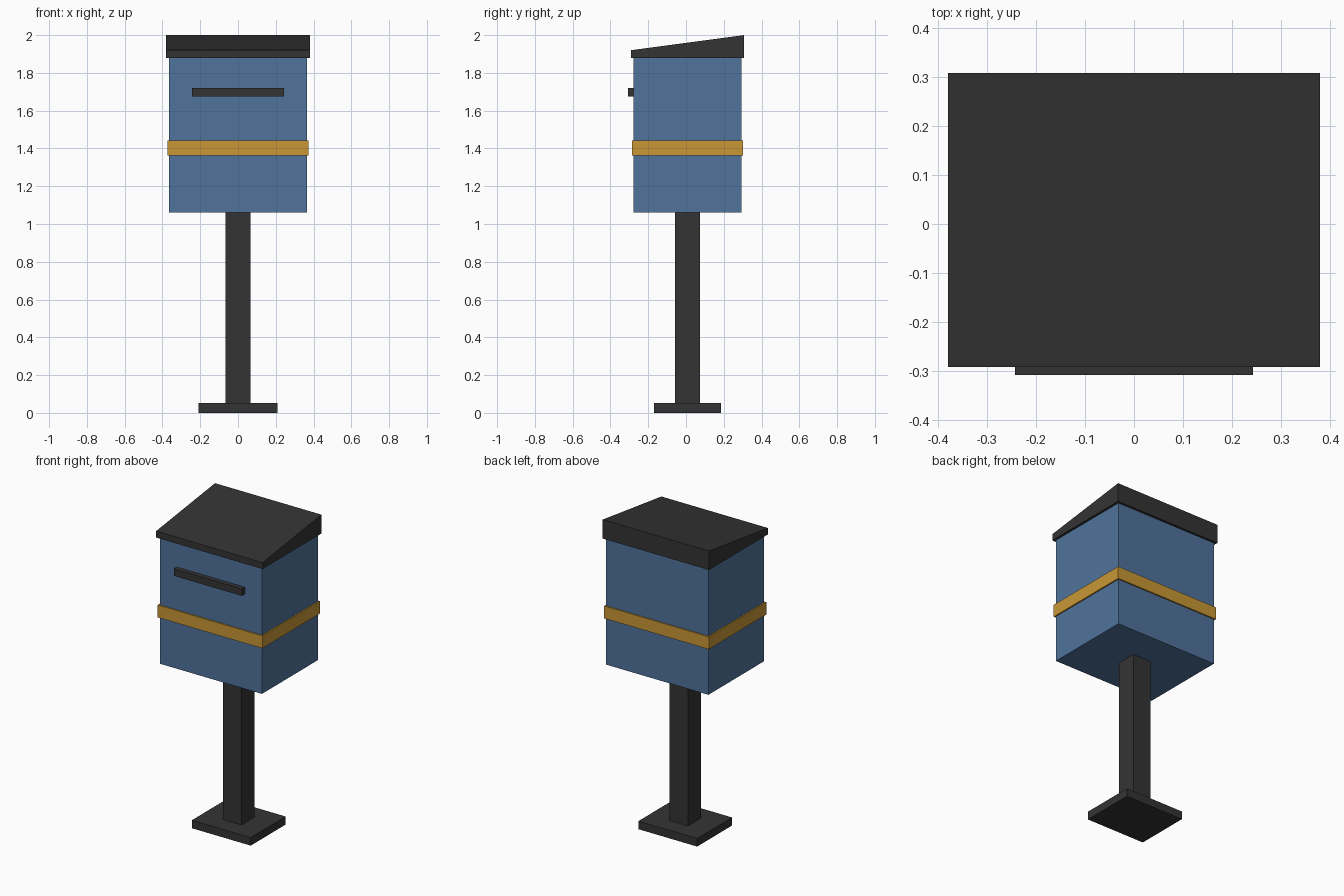
import bpy, bmesh

if "Cube" in bpy.data.objects:
    bpy.data.objects.remove(bpy.data.objects["Cube"])


def material(name, rgb):
    m = bpy.data.materials.new(name)
    m.diffuse_color = (*rgb, 1)
    m.use_nodes = True
    m.node_tree.nodes["Principled BSDF"].inputs["Base Color"].default_value = m.diffuse_color
    return m


DARK = material("dark grey", (0.034, 0.034, 0.034))
BLUE = material("blue", (0.08, 0.172, 0.332))
GOLD = material("gold", (0.578, 0.31, 0.036))
CY = 0.008  # depth centre of the box and post


def box(name, half_x, y0, y1, z0, z1, mat, front_top=None):
    """Box between the given limits; front_top lowers the front upper edge."""
    bm = bmesh.new()
    bmesh.ops.create_cube(bm, size=2)
    for v in bm.verts:
        front, top = v.co.y < 0, v.co.z > 0
        z = z1 if top else z0
        if top and front and front_top is not None:
            z = front_top
        v.co = (v.co.x * half_x, y0 if front else y1, z)
    mesh = bpy.data.meshes.new(name)
    bm.to_mesh(mesh)
    bm.free()
    mesh.materials.append(mat)
    ob = bpy.data.objects.new(name, mesh)
    bpy.context.collection.objects.link(ob)
    return ob


# Stand
box("base_plate", 0.21, CY - 0.178, CY + 0.178, 0, 0.052, DARK)
box("post", 0.066, CY - 0.066, CY + 0.066, 0.052, 1.062, DARK)

# Mailbox body with band
box("body", 0.365, CY - 0.285, CY + 0.285, 1.062, 1.88, BLUE)
box("band", 0.374, CY - 0.294, CY + 0.294, 1.362, 1.442, GOLD)

# Letter slot on the front
box("letter_slot", 0.243, -0.308, CY - 0.275, 1.674, 1.719, DARK)

# Sloping lid, higher at the back
box("lid", 0.38, CY - 0.30, CY + 0.30, 1.878, 2.0, DARK, front_top=1.92)
